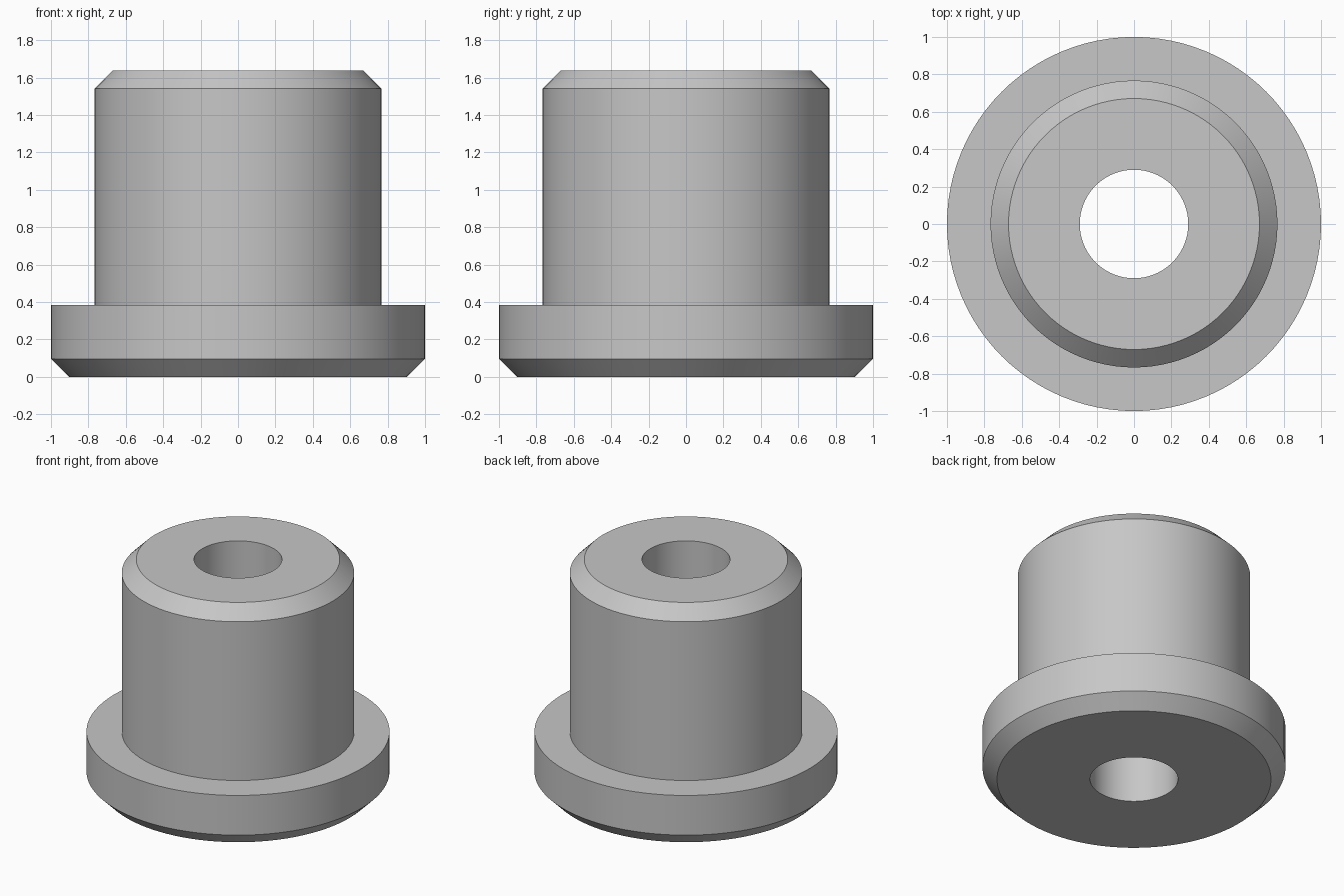
import bpy, bmesh, math

cube = bpy.data.objects.get("Cube")
if cube:
    bpy.data.objects.remove(cube, do_unlink=True)

# Plain grey metal
metal = bpy.data.materials.new("grey_metal")
metal.use_nodes = True
colour = (0.57, 0.57, 0.57, 1)
metal.diffuse_color = colour
metal.node_tree.nodes["Principled BSDF"].inputs["Base Color"].default_value = colour

SEGMENTS = 96
BORE, BODY, FLANGE = 0.29, 0.767, 1.0
CHAMFER, FLANGE_TOP, TOP = 0.096, 0.385, 1.637

# Half section of the bushing as (radius, height), from the bore outwards and up
profile = [
    (BORE, 0), (FLANGE - CHAMFER, 0), (FLANGE, CHAMFER), (FLANGE, FLANGE_TOP),
    (BODY, FLANGE_TOP), (BODY, TOP - CHAMFER), (BODY - CHAMFER, TOP), (BORE, TOP),
]


def lathe(name, section, material):
    """Turn a closed half section around the z axis."""
    bm = bmesh.new()
    rings = []
    for i in range(SEGMENTS):
        a = math.tau * i / SEGMENTS
        rings.append([bm.verts.new((r * math.cos(a), r * math.sin(a), z)) for r, z in section])
    count = len(section)
    for i, ring in enumerate(rings):
        following = rings[(i + 1) % SEGMENTS]
        for j in range(count):
            k = (j + 1) % count
            bm.faces.new((ring[j], following[j], following[k], ring[k]))
    bmesh.ops.recalc_face_normals(bm, faces=bm.faces[:])
    mesh = bpy.data.meshes.new(name)
    bm.to_mesh(mesh)
    bm.free()
    mesh.materials.append(material)
    obj = bpy.data.objects.new(name, mesh)
    bpy.context.collection.objects.link(obj)
    return obj


# Flanged bushing with a through bore and chamfered ends
bushing = lathe("flanged_bushing", profile, metal)
bpy.ops.object.select_all(action="DESELECT")
bushing.select_set(True)
bpy.context.view_layer.objects.active = bushing
bpy.ops.object.shade_smooth_by_angle(angle=math.radians(30))
